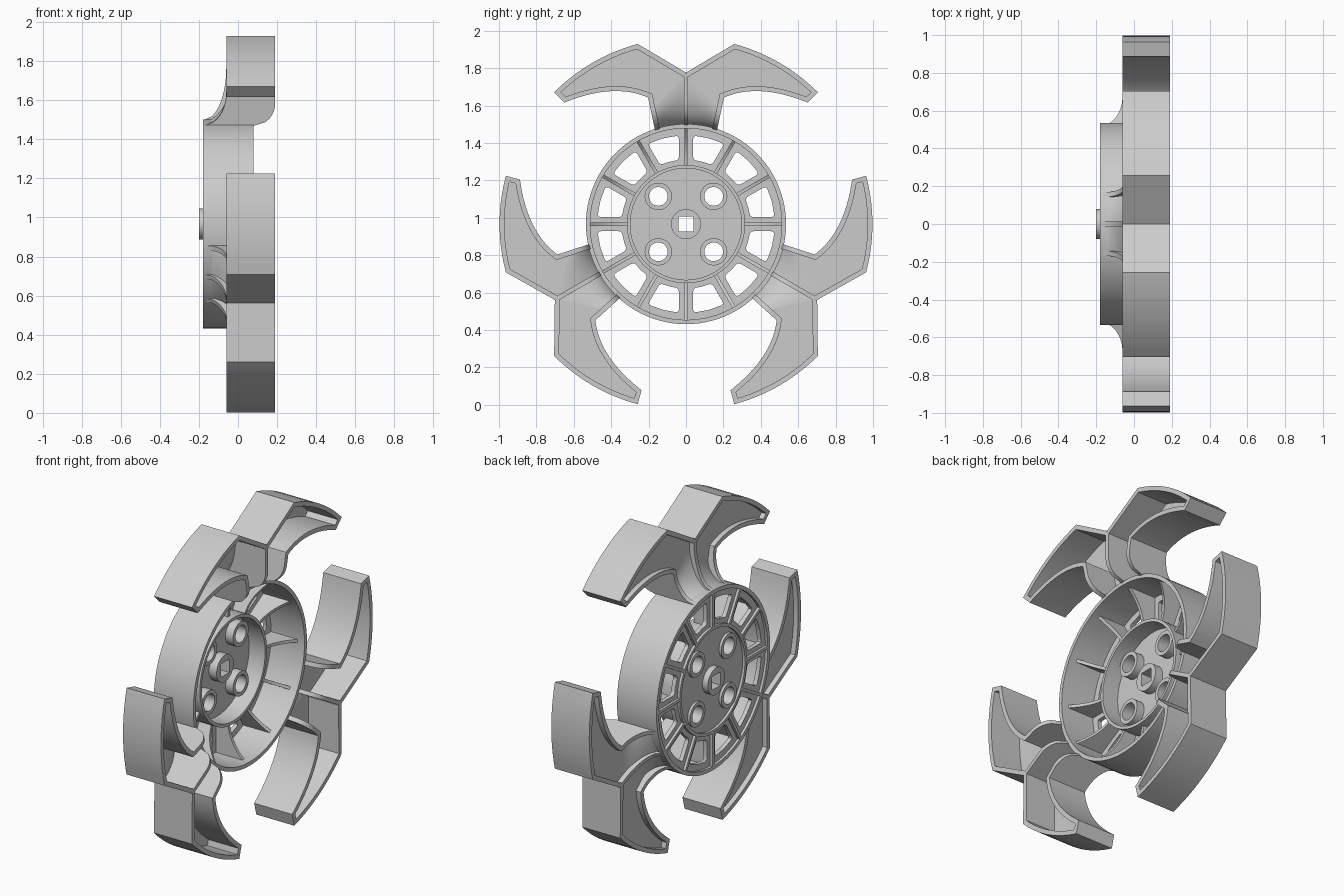
import bpy, bmesh
from math import sin, cos, pi, radians, sqrt, asin
from mathutils import Matrix, Vector

if "Cube" in bpy.data.objects:
    bpy.data.objects.remove(bpy.data.objects["Cube"])

CZ = 0.966                     # height of the wheel axis
TO_WORLD = Matrix(((0, 0, 1, 0), (1, 0, 0, 0), (0, 1, 0, CZ), (0, 0, 0, 1)))


def finish(name, bm):
    bmesh.ops.remove_doubles(bm, verts=bm.verts, dist=1e-5)
    bmesh.ops.recalc_face_normals(bm, faces=bm.faces)
    me = bpy.data.meshes.new(name)
    bm.to_mesh(me)
    bm.free()
    ob = bpy.data.objects.new(name, me)
    bpy.context.collection.objects.link(ob)
    return ob


def circle(r, n=72, c=(0, 0)):
    return [(c[0] + r * cos(2 * pi * i / n), c[1] + r * sin(2 * pi * i / n)) for i in range(n)]


def plate(name, loops, x0, x1):
    """Flat plate across the axis; later loops are holes in the first."""
    cu = bpy.data.curves.new(name, 'CURVE')
    cu.dimensions, cu.fill_mode, cu.extrude = '2D', 'BOTH', (x1 - x0) / 2
    for loop in loops:
        sp = cu.splines.new('POLY')
        sp.points.add(len(loop) - 1)
        for p, (u, v) in zip(sp.points, loop):
            p.co = (u, v, 0, 1)
        sp.use_cyclic_u = True
    tmp = bpy.data.objects.new(name, cu)
    me = bpy.data.meshes.new_from_object(tmp)
    bm = bmesh.new()
    bm.from_mesh(me)
    bpy.data.objects.remove(tmp)
    bpy.data.meshes.remove(me)
    bpy.data.curves.remove(cu)
    bm.transform(Matrix.Translation(((x0 + x1) / 2, 0, 0)) @ TO_WORLD)
    return finish(name, bm)


def strip(bm, path, lo, hi, xmin, xmax):
    """Wall along an open path, offset lo..hi to its left, x range by radius."""
    pts = [Vector(p) for p in path]
    rows = []
    for i, p in enumerate(pts):
        a = (p - pts[i - 1]).normalized() if i else None
        b = (pts[i + 1] - p).normalized() if i < len(pts) - 1 else None
        a, b = a or b, b or a
        na, nb = Vector((-a.y, a.x)), Vector((-b.y, b.x))
        n = (na + nb) / (1 + na.dot(nb))
        x0, x1 = xmin(p.length), xmax(p.length)
        q0, q1 = p + n * lo, p + n * hi
        rows.append([bm.verts.new(c) for c in ((x0, *q0), (x1, *q0), (x1, *q1), (x0, *q1))])
    for r, s in zip(rows, rows[1:]):
        for k in range(4):
            bm.faces.new((r[k], r[(k + 1) % 4], s[(k + 1) % 4], s[k]))
    bm.faces.new(rows[0])
    bm.faces.new(rows[-1])


def spin(name, bm, angle, flip=1):
    """Place a copy of a part around the axis, optionally mirrored."""
    c = bm.copy()
    c.transform(Matrix.Translation((0, 0, CZ)) @ Matrix.Rotation(angle, 4, 'X')
                @ Matrix.Diagonal((1, flip, 1, 1)))
    return finish(name, c)


def quarter(a, b, r0, r1):
    """Elliptical ease from a to b between radii r0 and r1."""
    def f(r):
        t = min(1, max(0, (r - r0) / (r1 - r0)))
        return a + (b - a) * sqrt(1 - (1 - t) ** 2)
    return f


def bez(a, c, b, n):
    a, c, b = Vector(a), Vector(c), Vector(b)
    return [(a * (1 - t) ** 2 + c * 2 * t * (1 - t) + b * t * t)[:] for t in [i / n for i in range(n + 1)]]


def lerp(a, b, n):
    return [(Vector(a).lerp(Vector(b), i / n))[:] for i in range(n + 1)]


def rounded(pts, rad):
    out = []
    for i, p in enumerate(pts):
        p, a, b = Vector(p), Vector(pts[i - 1]), Vector(pts[(i + 1) % len(pts)])
        out += bez(p + (a - p).normalized() * rad, p, p + (b - p).normalized() * rad, 4)
    return out


# Hub rings and drilled centre disc
plate("outer_rim", [circle(0.535, 96), circle(0.512, 96)], -0.18, 0.08)
plate("inner_ring", [circle(0.316), circle(0.298)], -0.18, -0.03)
holes = [(sx * 0.148, sy * 0.148) for sx in (-1, 1) for sy in (-1, 1)]
square = [(-0.04, -0.04), (0.04, -0.04), (0.04, 0.04), (-0.04, 0.04)]
plate("hub_disc", [circle(0.302)] + [circle(0.05, 32, h) for h in holes] + [square], -0.165, -0.135)
for h in holes:
    plate("bolt_boss", [circle(0.073, 32, h), circle(0.05, 32, h)], -0.18, -0.085)
plate("axle_boss", [circle(0.08, 40), square], -0.2, -0.085)

# Ring plate with twelve rounded windows
windows = []
for k in range(12):
    loop = []
    for r, order in ((0.475, 1), (0.345, -1)):
        e = asin(0.038 / r)
        angs = [e, pi / 12, pi / 6 - e][::order]
        loop += [(r * cos(a + k * pi / 6), r * sin(a + k * pi / 6)) for a in angs]
    windows.append(rounded(loop, 0.02))
plate("window_plate", [circle(0.518, 96), circle(0.31)] + windows, -0.165, -0.14)

# Twelve radial ribs with a scooped edge
rib = bmesh.new()
strip(rib, lerp((0, 0.31), (0, 0.52), 8), -0.009, 0.009, lambda r: -0.18,
      lambda r: -0.06 + 0.1 * ((r - 0.31) / 0.21) ** 2)
for k in range(12):
    spin("hub_rib", rib, k * pi / 6)

# Blade outline: root wall, hooked inner edge, tip, outer arc, joint
a0, a1 = radians(45), radians(15)
outer = [(0.997 * sin(a0 + (a1 - a0) * i / 10), 0.997 * cos(a0 + (a1 - a0) * i / 10)) for i in range(11)]
hook = bez((0.203, 0.677), (0.386, 0.757), (0.65, 0.65), 16)
outline = lerp((0.166, 0.503), (0.203, 0.677), 10)[:-1] + hook + outer + [(0, 0.81)]
wall = bmesh.new()
strip(wall, outline, 0, 0.026, quarter(-0.18, -0.06, 0.53, 0.70), quarter(0.08, 0.19, 0.53, 0.645))

# Middle rib shared by each pair of blades
mid = bmesh.new()
strip(mid, lerp((0, 0.53), (0, 0.805), 12), -0.012, 0.012,
      quarter(-0.18, -0.06, 0.53, 0.80), quarter(0.08, 0.19, 0.53, 0.645))

# Blade web: flat panel, plus a flared skirt running down to the rim
WX, TH = -0.03, 0.022
crease = lerp((0, 0.80), (0.185, 0.605), 8)
web = bmesh.new()
face = web.faces.new([web.verts.new((WX, *p)) for p in crease + hook + outer])
ext = bmesh.ops.extrude_face_region(web, geom=[face], use_keep_orig=True)["geom"]
bmesh.ops.translate(web, vec=(TH, 0, 0), verts=[v for v in ext if isinstance(v, bmesh.types.BMVert)])

skirt = bmesh.new()
layers = []
for off in (0, TH):
    grid = []
    for i, end in enumerate(crease):
        a = radians(18.3) * i / 8
        base = Vector((0.525 * sin(a), 0.525 * cos(a)))
        col = []
        for j in range(11):
            t = 1 - cos(j / 10 * pi / 2)
            x = -0.18 + (WX + 0.18) * sin(j / 10 * pi / 2)
            p = base.lerp(Vector(end), t + off * (1 - t) * -0.5)
            col.append(skirt.verts.new((x + off, *p)))
        grid.append(col)
    layers.append(grid)
    for g, h in zip(grid, grid[1:]):
        for j in range(10):
            skirt.faces.new((g[j], g[j + 1], h[j + 1], h[j]))
A, B = layers
for i in (0, 8):
    for j in range(10):
        skirt.faces.new((A[i][j], A[i][j + 1], B[i][j + 1], B[i][j]))
for j in (0, 10):
    for i in range(8):
        skirt.faces.new((A[i][j], A[i + 1][j], B[i + 1][j], B[i][j]))

# Three mirrored pairs of blades
for k in range(3):
    ang = k * 2 * pi / 3
    spin("blade_mid_rib", mid, ang)
    for flip in (1, -1):
        spin("blade_wall", wall, ang, flip)
        spin("blade_web", web, ang, flip)
        spin("blade_skirt", skirt, ang, flip)
for bm in (rib, wall, mid, web, skirt):
    bm.free()

for ob in bpy.context.collection.objects:
    ob.select_set(True)
    bpy.context.view_layer.objects.active = ob
bpy.ops.object.shade_smooth_by_angle(angle=radians(30))
